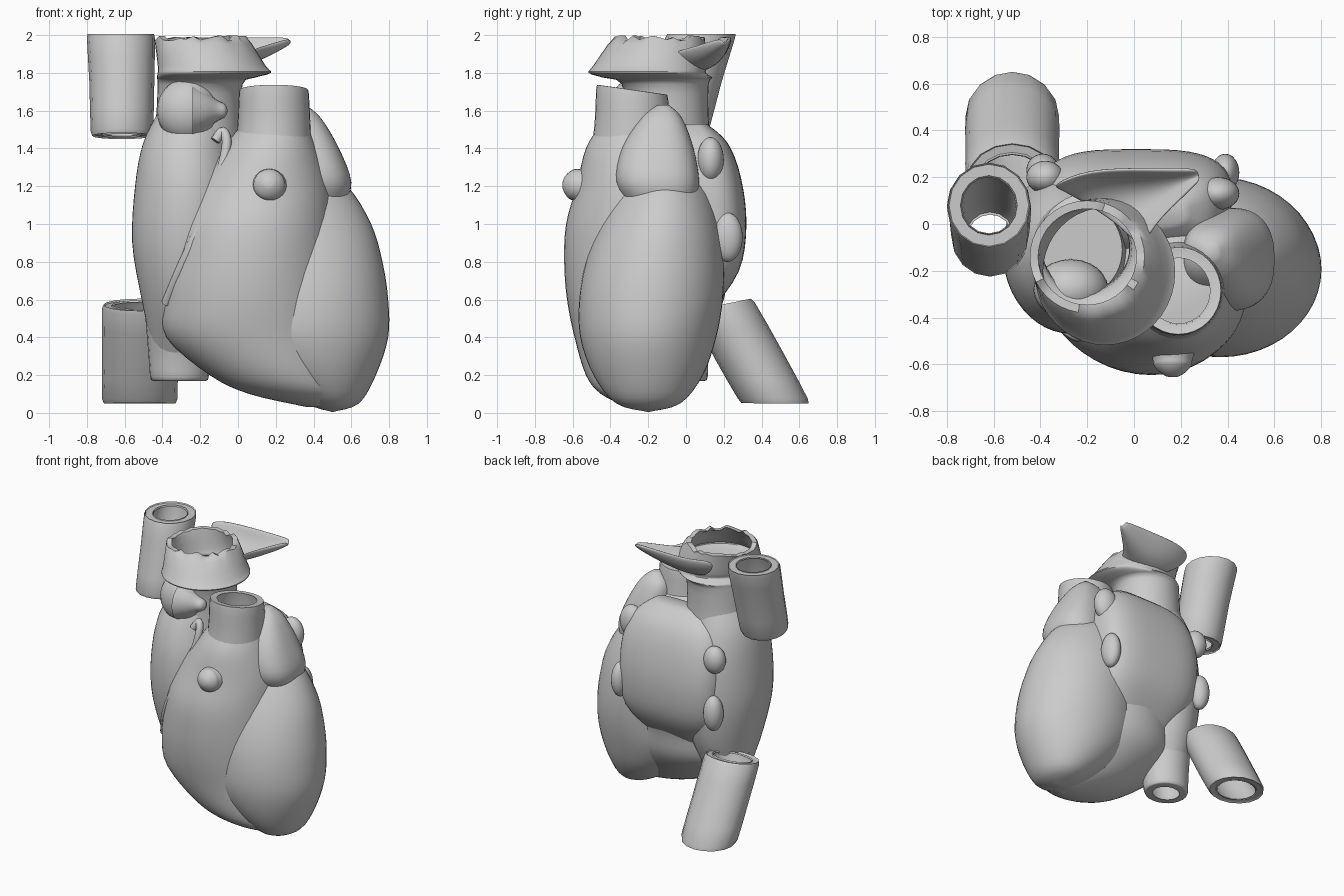
import bpy, bmesh, math, random
from mathutils import Vector, Matrix

if "Cube" in bpy.data.objects:
    bpy.data.objects.remove(bpy.data.objects["Cube"])

random.seed(3)


def resample(rings, sub):
    """Smoothly interpolate a short list of section rings."""
    out = []
    n = len(rings)
    for i in range(n - 1):
        p = [rings[max(0, min(n - 1, i + k))] for k in (-1, 0, 1, 2)]
        for s in range(sub):
            t = s / sub
            out.append([0.5 * (2 * b + (c - a) * t + (2 * a - 5 * b + 4 * c - d) * t * t
                               + (3 * b - a - 3 * c + d) * t ** 3)
                        for a, b, c, d in zip(*p)])
    out.append(list(rings[-1]))
    return out


def add_ring(bm, r, n, power=2.0):
    """Ring = cx, cy, z, rx, ry, z-slope along y."""
    cx, cy, z, rx, ry = r[:5]
    tilt = r[5] if len(r) > 5 else 0
    vs = []
    for k in range(n):
        a = 2 * math.pi * k / n
        c, s = math.cos(a), math.sin(a)
        x = math.copysign(abs(c) ** (2 / power), c) * max(rx, 0.004)
        y = math.copysign(abs(s) ** (2 / power), s) * max(ry, 0.004)
        vs.append(bm.verts.new((cx + x, cy + y, z + tilt * y)))
    return vs


def bridge(bm, a, b):
    n = len(a)
    for k in range(n):
        bm.faces.new((a[k], a[(k + 1) % n], b[(k + 1) % n], b[k]))


def finish(name, bm, angle=45):
    bmesh.ops.recalc_face_normals(bm, faces=bm.faces)
    me = bpy.data.meshes.new(name)
    bm.to_mesh(me)
    bm.free()
    me.shade_smooth()
    me.set_sharp_from_angle(angle=math.radians(angle))
    ob = bpy.data.objects.new(name, me)
    bpy.context.collection.objects.link(ob)
    return ob


def loft(name, rings, n=48, power=2.0, sub=4, matrix=None):
    """Closed organic body through a stack of rings."""
    bm = bmesh.new()
    rs = [add_ring(bm, r, n, power) for r in resample(rings, sub)]
    for a, b in zip(rs, rs[1:]):
        bridge(bm, a, b)
    bm.faces.new(rs[0][::-1])
    bm.faces.new(rs[-1])
    if matrix:
        bm.transform(matrix)
    return finish(name, bm)


def blob(name, centre, radii):
    bm = bmesh.new()
    m = Matrix.Translation(centre) @ Matrix.Diagonal((*radii, 1))
    bmesh.ops.create_uvsphere(bm, u_segments=24, v_segments=16, radius=1, matrix=m)
    return finish(name, bm)


def nub(name, base, direction, profile):
    """Round pointed bump; profile = (distance, radius) pairs."""
    m = Matrix.Translation(base) @ Vector(direction).to_track_quat('Z', 'Y').to_matrix().to_4x4()
    return loft(name, [(0, 0, d, r, r) for d, r in profile], n=20, matrix=m)


def vessel(name, rings, wall, n=32, sub=3, ragged=0.0):
    """Open thick-walled tube."""
    bm = bmesh.new()
    rs = resample(rings, sub)
    outer = [add_ring(bm, r, n) for r in rs]
    inner = [add_ring(bm, r[:3] + [r[3] - wall, r[4] - wall] + r[5:], n) for r in rs]
    for k in range(n):
        d = random.random() * ragged
        outer[-1][k].co.z -= d
        inner[-1][k].co.z -= d
    rows = outer + inner[::-1]
    for a, b in zip(rows, rows[1:] + rows[:1]):
        bridge(bm, a, b)
    return finish(name, bm)


# Chambers
loft("left_ventricle",
     [(.5, -.2, .005, 0, 0), (.5, -.2, .05, .14, .17), (.43, -.2, .2, .3, .29),
      (.375, -.2, .4, .42, .36), (.365, -.185, .6, .43, .38), (.335, -.165, .8, .43, .365),
      (.28, -.14, 1.0, .425, .32), (.2, -.12, 1.2, .38, .24), (.15, -.12, 1.33, .25, .12)])
loft("right_ventricle",
     [(.42, -.25, .03, .05, .06), (.31, -.27, .1, .25, .18), (.2, -.26, .2, .35, .27),
      (.08, -.22, .4, .46, .37), (.06, -.22, .6, .46, .41), (.07, -.2, .8, .45, .445),
      (.09, -.2, 1.0, .42, .435), (.13, -.21, 1.2, .36, .37), (.17, -.25, 1.4, .25, .28),
      (.19, -.28, 1.53, .17, .17)])
loft("right_atrium",
     [(-.31, -.06, .32, .14, .14), (-.28, -.09, .6, .23, .29), (-.27, -.11, .9, .29, .35),
      (-.27, -.12, 1.2, .275, .34), (-.27, -.12, 1.42, .235, .28), (-.24, -.11, 1.58, .19, .2)])
loft("left_atrium",
     [(.02, .02, .52, .22, .1), (.02, .06, .75, .38, .22), (.01, .09, 1.0, .41, .23),
      (.01, .08, 1.25, .4, .21), (.01, .06, 1.43, .33, .16), (.02, .05, 1.53, .2, .06)], power=3.2)
loft("left_auricle",
     [(.38, -.12, 1.08, .18, .17), (.40, -.15, 1.22, .2, .22), (.37, -.15, 1.4, .165, .19),
      (.33, -.13, 1.56, .11, .11), (.33, -.12, 1.63, .03, .03)], power=2.5)

# Pulmonary vein stubs on the corners of the left atrium
for i, (c, r) in enumerate([((.36, .13, 1.34), (.09, .07, .12)), ((.39, .22, .93), (.06, .08, .13)),
                            ((-.38, .2, 1.27), (.08, .07, .1)), ((-.39, .23, .88), (.07, .07, .13))]):
    blob(f"vein_stub_{i + 1}", c, r)

# Right auricle with pointed tip, and the front nub
blob("right_auricle", (-.27, -.28, 1.6), (.16, .13, .17))
nub("right_auricle_tip", (-.24, -.31, 1.6), (1, 0, 0),
    [(0, .14), (.07, .1), (.13, .055), (.17, .035), (.185, .005)])
nub("front_nub", (.165, -.53, 1.2), (0, -1, .15),
    [(0, .1), (.05, .085), (.075, .08), (.1, .06), (.12, .03), (.125, .004)])

# Coronary ridge between right atrium and ventricle
cu = bpy.data.curves.new("coronary_ridge", 'CURVE')
cu.dimensions = '3D'
cu.bevel_depth = .026
cu.bevel_resolution = 3
cu.use_fill_caps = True
path = resample([(-.12, -.36, 1.44), (-.08, -.35, 1.49), (-.06, -.38, 1.42), (-.1, -.41, 1.25),
                 (-.21, -.48, .97), (-.3, -.44, .77), (-.38, -.34, .58)], 5)
sp = cu.splines.new('POLY')
sp.points.add(len(path) - 1)
for p, co in zip(sp.points, path):
    p.co = (*co, 1)
bpy.context.collection.objects.link(bpy.data.objects.new("coronary_ridge", cu))

# Great vessels
vessel("pulmonary_trunk", [(.18, -.28, 1.35, .215, .23, 0), (.19, -.28, 1.5, .195, .205, -.1),
                           (.19, -.285, 1.69, .185, .19, -.14), (.19, -.285, 1.71, .175, .18, -.14)], .04)
vessel("aorta", [(-.22, -.1, 1.35, .24, .24), (-.21, -.1, 1.55, .225, .22), (-.2, -.11, 1.74, .225, .23),
                 (-.17, -.15, 1.775, .26, .29), (-.125, -.205, 1.8, .3, .31),
                 (-.14, -.19, 1.84, .285, .3), (-.2, -.14, 2.0, .245, .24)],
       .035, n=40, ragged=.03)
vessel("upper_vena_cava", [(-.615, -.055, 1.475, .15, .15, -.1), (-.615, -.055, 1.49, .165, .17, -.1),
                           (-.615, .01, 1.75, .172, .178, 0), (-.62, .075, 1.985, .18, .185, 0),
                           (-.62, .08, 2.0, .17, .175, 0)], .055, n=16, sub=2)
vessel("lower_vena_cava", [(-.52, .468, .055, .18, .17, 0), (-.52, .46, .075, .2, .185, 0),
                           (-.52, .33, .31, .2, .18, .1), (-.52, .2, .55, .2, .165, .2),
                           (-.52, .19, .565, .185, .15, .2)], .045, n=16, sub=2)
vessel("atrium_lower_stub", [(-.31, -.03, .17, .14, .13), (-.31, -.03, .19, .155, .145),
                             (-.31, -.04, .32, .165, .16), (-.3, -.06, .5, .19, .2)], .045, n=24)

# Cut-open arch wing running back from the aorta
bm = bmesh.new()
ends = [[(-.36, .16, 2), (-.33, .15, 1.9), (-.2, .08, 1.8), (-.05, -.02, 1.81), (.03, -.12, 1.9)],
        [(-.2, .235, 1.99), (-.17, .21, 1.9), (-.06, .14, 1.82), (.06, .05, 1.84), (.09, .0, 1.93)],
        [(.05, .235, 1.99), (.06, .21, 1.92), (.1, .16, 1.87), (.16, .11, 1.89), (.19, .1, 1.96)],
        [(.275, .235, 1.99), (.28, .225, 1.975), (.285, .21, 1.96), (.285, .2, 1.965), (.28, .19, 1.985)]]
grid = [[bm.verts.new(p) for p in row] for row in ends]
for a, b in zip(grid, grid[1:]):
    for k in range(4):
        bm.faces.new((a[k], a[k + 1], b[k + 1], b[k]))
wing = finish("arch_wing", bm, 180)
so = wing.modifiers.new("Wall", 'SOLIDIFY')
so.thickness = .025
so.offset = 0
ss = wing.modifiers.new("Round", 'SUBSURF')
ss.levels = ss.render_levels = 2
